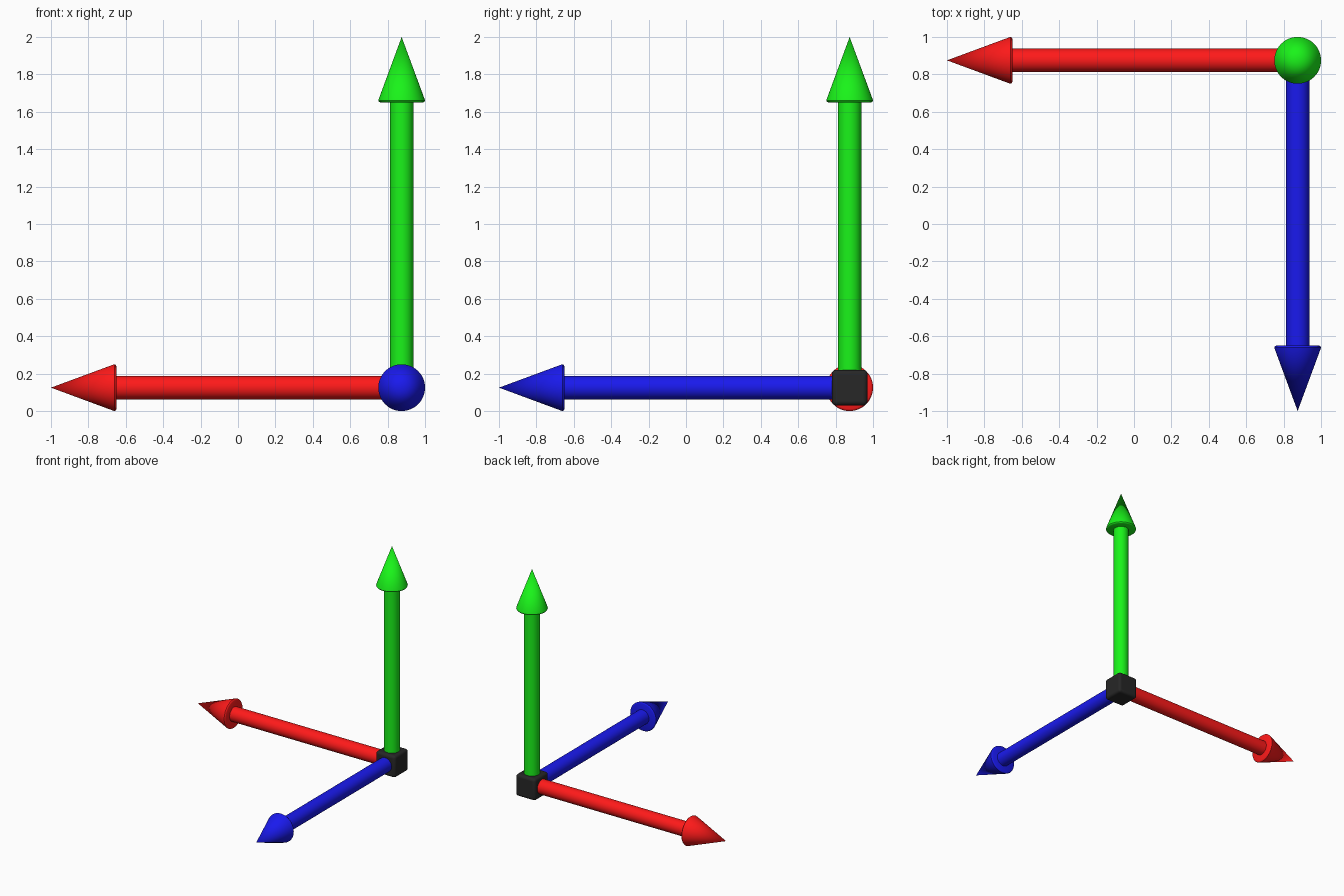
import bpy, bmesh, math
from mathutils import Matrix, Vector

if "Cube" in bpy.data.objects:
    bpy.data.objects.remove(bpy.data.objects["Cube"])

ORIGIN = Vector((0.875, 0.875, 0.125))
SIDES = 48


def material(name, color):
    m = bpy.data.materials.new(name)
    m.diffuse_color = (*color, 1)
    m.use_nodes = True
    m.node_tree.nodes["Principled BSDF"].inputs["Base Color"].default_value = m.diffuse_color
    return m


def lathe(name, profile, rotation, mat):
    """Spin an (r, z) profile around the arrow axis, then aim it."""
    bm = bmesh.new()
    verts = [bm.verts.new((r, 0, z)) for r, z in profile]
    edges = [bm.edges.new(p) for p in zip(verts, verts[1:])]
    bmesh.ops.spin(bm, geom=verts + edges, axis=(0, 0, 1), cent=(0, 0, 0),
                   angle=math.tau, steps=SIDES)
    bmesh.ops.remove_doubles(bm, verts=bm.verts, dist=1e-5)
    bmesh.ops.recalc_face_normals(bm, faces=bm.faces)
    mesh = bpy.data.meshes.new(name)
    bm.to_mesh(mesh)
    bm.free()
    ob = bpy.data.objects.new(name, mesh)
    bpy.context.collection.objects.link(ob)
    ob.matrix_world = Matrix.Translation(ORIGIN) @ rotation
    mesh.materials.append(mat)
    bpy.ops.object.select_all(action='DESELECT')
    ob.select_set(True)
    bpy.context.view_layer.objects.active = ob
    bpy.ops.object.shade_smooth_by_angle(angle=math.radians(35))


# Arrow profiles: shaft starts inside the hub, head has a softened rim
shaft = [(0, 0.05), (0.0625, 0.05), (0.0625, 1.54), (0, 1.54)]
head = [(0, 1.525), (0.114, 1.525), (0.121, 1.528), (0.125, 1.534),
        (0.123, 1.542), (0, 1.875)]

# Three arrows along -x, -y and +z
for axis, rot, color in (
        ("left", Matrix.Rotation(-math.pi / 2, 4, 'Y'), (1, 0.01, 0.01)),
        ("front", Matrix.Rotation(math.pi / 2, 4, 'X'), (0.01, 0.01, 0.85)),
        ("up", Matrix.Identity(4), (0.01, 0.9, 0.01))):
    mat = material(axis + "_paint", color)
    lathe(axis + "_arrow_shaft", shaft, rot, mat)
    lathe(axis + "_arrow_head", head, rot, mat)

# Rounded hub cube where the arrows meet
bpy.ops.mesh.primitive_cube_add(size=0.19, location=ORIGIN)
hub = bpy.context.object
hub.name = "hub_cube"
hub.data.materials.append(material("hub_black", (0.02, 0.02, 0.02)))
bevel = hub.modifiers.new("rounded_edges", 'BEVEL')
bevel.width = 0.022
bevel.segments = 4
bpy.ops.object.shade_smooth_by_angle(angle=math.radians(35))
